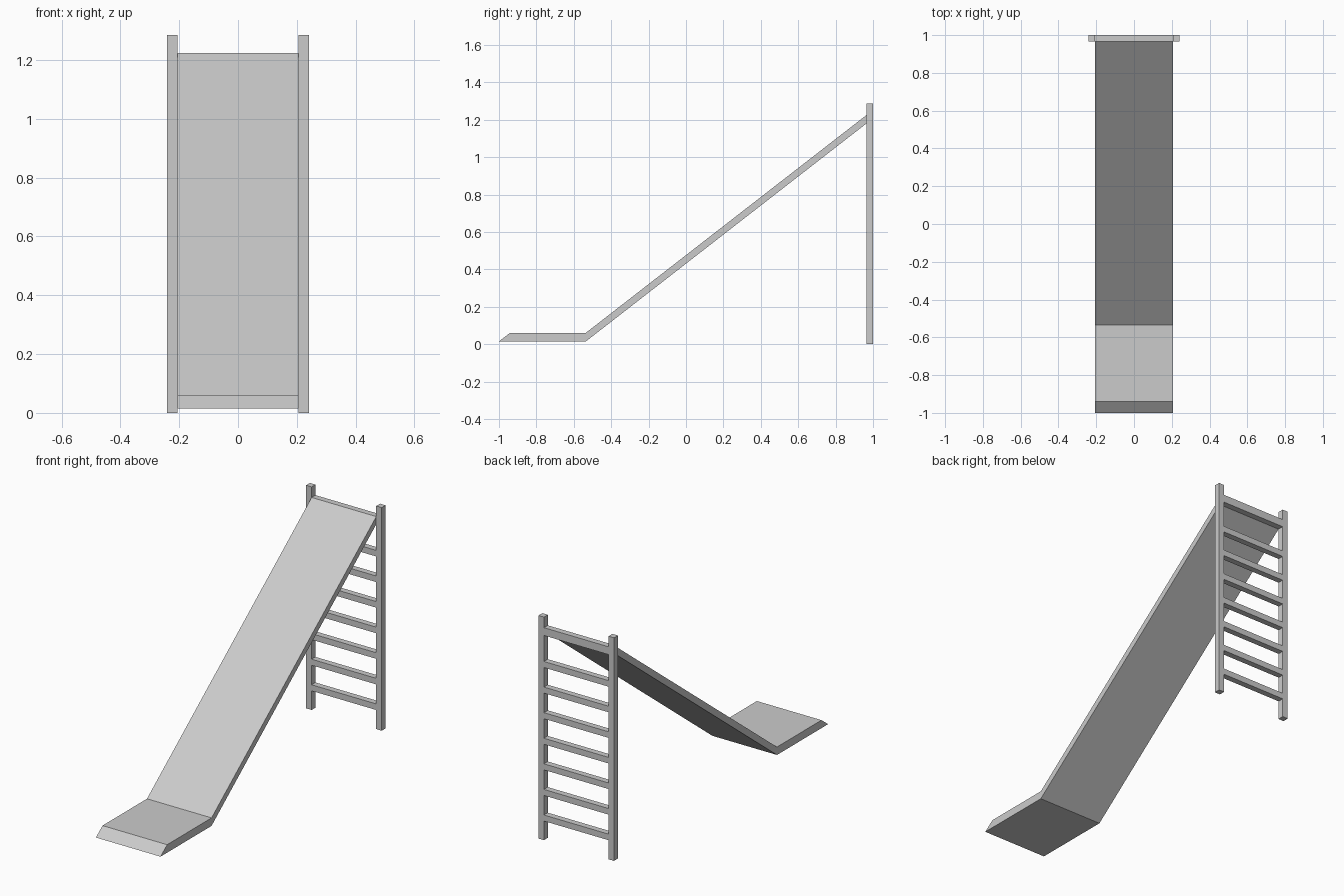
import bpy, bmesh

if "Cube" in bpy.data.objects:
    bpy.data.objects.remove(bpy.data.objects["Cube"])

HALF_W = 0.206          # half width of the chute and rungs
POST_OUT = 0.241        # outer face of the ladder posts
Y0, Y1 = 0.965, 1.0     # ladder depth


def add_object(name, bm):
    bmesh.ops.recalc_face_normals(bm, faces=bm.faces[:])
    mesh = bpy.data.meshes.new(name)
    bm.to_mesh(mesh)
    bm.free()
    obj = bpy.data.objects.new(name, mesh)
    bpy.context.collection.objects.link(obj)
    return obj


def box(name, x, y, z):
    """Box from (min, max) ranges."""
    bm = bmesh.new()
    bmesh.ops.create_cube(bm, size=1)
    for v in bm.verts:
        v.co = [(r[0] + r[1]) / 2 + c * (r[1] - r[0]) for c, r in zip(v.co, (x, y, z))]
    return add_object(name, bm)


def band(name, lower, upper):
    """Sheet of quads between two matching side profiles, extruded across x."""
    bm = bmesh.new()
    rings = [[bm.verts.new((x, y, z)) for x, (y, z) in
              ((-HALF_W, lo), (HALF_W, lo), (HALF_W, up), (-HALF_W, up))]
             for lo, up in zip(lower, upper)]
    for a, b in zip(rings, rings[1:]):
        for i in range(4):
            j = (i + 1) % 4
            bm.faces.new((a[i], a[j], b[j], b[i]))
    bm.faces.new(rings[0])
    bm.faces.new(rings[-1])
    return add_object(name, bm)


# Chute: bevelled front lip, flat run-out and straight slope
band("slide_chute",
     [(-1.0, 0.015), (-0.535, 0.015), (Y0, 1.18)],
     [(-0.94, 0.061), (-0.535, 0.061), (Y0, 1.225)])

# Ladder posts
for side, name in ((-1, "left_post"), (1, "right_post")):
    box(name, sorted((side * HALF_W, side * POST_OUT)), (Y0, Y1), (0, 1.286))

# Ladder rungs
for i in range(7):
    z = 0.11 + 0.1475 * i
    box(f"rung_{i + 1}", (-HALF_W, HALF_W), (Y0, Y1), (z, z + 0.035))

# Top bar, level with the chute's upper end
box("top_bar", (-HALF_W, HALF_W), (Y0, Y1), (1.18, 1.225))
